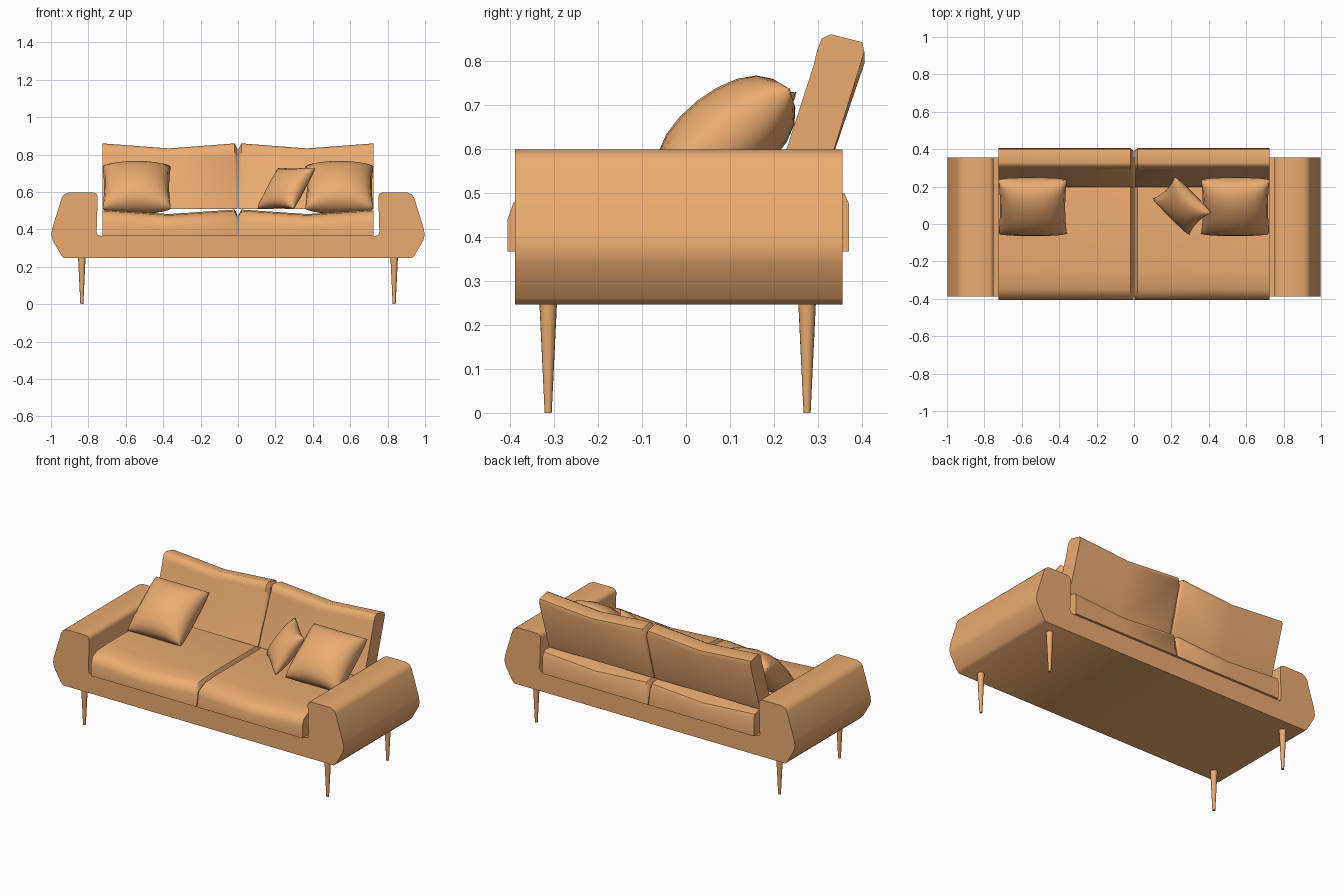
import bpy, bmesh, math
from mathutils import Matrix, Vector

if "Cube" in bpy.data.objects:
    bpy.data.objects.remove(bpy.data.objects["Cube"])


def finish(name, bm, angle=40, mirror=False):
    bmesh.ops.recalc_face_normals(bm, faces=bm.faces)
    me = bpy.data.meshes.new(name)
    bm.to_mesh(me)
    bm.free()
    ob = bpy.data.objects.new(name, me)
    bpy.context.collection.objects.link(ob)
    bpy.ops.object.select_all(action='DESELECT')
    bpy.context.view_layer.objects.active = ob
    ob.select_set(True)
    bpy.ops.object.shade_smooth_by_angle(angle=math.radians(angle))
    if mirror:
        mod = ob.modifiers.new("Mirror", 'MIRROR')
        mod.use_mirror_merge = False
    ob.data.materials.append(mat)
    return ob


def loft(rings):
    """Skin a list of equal-length point rings and cap both ends."""
    bm = bmesh.new()
    vs = [[bm.verts.new(p) for p in r] for r in rings]
    n = len(rings[0])
    for a, b in zip(vs, vs[1:]):
        for i in range(n):
            j = (i + 1) % n
            bm.faces.new((a[i], a[j], b[j], b[i]))
    bm.faces.new(vs[0])
    bm.faces.new(vs[-1])
    return bm


def cushion(name, profile, sag_above, sag):
    """Half-width cushion: y-z profile lofted along x with a sagging middle."""
    cy = sum(p[0] for p in profile) / len(profile)
    cz = sum(p[1] for p in profile) / len(profile)
    top = max(p[1] for p in profile)
    rings = []
    for x, inset, drop in ((0.002, 0.03, 0), (0.018, 0, 0), (0.37, 0, sag), (0.725, 0, 0)):
        ring = []
        for y, z in profile:
            if inset and z > sag_above:
                y += math.copysign(min(inset / 2, abs(cy - y)), cy - y)
                z -= inset * (z - cz) / (top - cz)
            ring.append((x, y, z - (drop if z > sag_above else 0)))
        rings.append(ring)
    return finish(name, loft(rings), 50, mirror=True)


def pillow(name, half, thick, pinch, loc, tilt, turn, mirror=False, n=10):
    """Square pillow: two bulged grids sharing a seam with pinched edges."""
    bm = bmesh.new()
    m = Matrix.Translation(loc) @ Matrix.Rotation(turn, 4, 'Z') @ Matrix.Rotation(tilt, 4, 'X')
    for side in (1, -1):
        grid = []
        for i in range(n + 1):
            row = []
            for j in range(n + 1):
                u, v = -math.cos(math.pi * i / n), -math.cos(math.pi * j / n)
                h = thick * max(0, (1 - u * u) * (1 - v * v)) ** 0.4
                p = Vector((half * u * (1 - pinch * (1 - v * v)),
                            half * v * (1 - pinch * (1 - u * u)), side * h))
                row.append(bm.verts.new(m @ p))
            grid.append(row)
        for i in range(n):
            for j in range(n):
                bm.faces.new((grid[i][j], grid[i + 1][j], grid[i + 1][j + 1], grid[i][j + 1]))
    bmesh.ops.remove_doubles(bm, verts=bm.verts, dist=0.0005)
    return finish(name, bm, 70, mirror)


mat = bpy.data.materials.new("orange_fabric")
mat.diffuse_color = (0.83, 0.41, 0.16, 1)
mat.use_nodes = True
mat.node_tree.nodes["Principled BSDF"].inputs["Base Color"].default_value = mat.diffuse_color

# Frame: base and arms as one extruded profile
half = [(0.93, 0.246), (0.945, 0.262), (0.99, 0.34), (0.998, 0.37), (0.993, 0.405),
        (0.942, 0.57), (0.93, 0.587), (0.905, 0.598), (0.775, 0.598), (0.758, 0.592),
        (0.75, 0.575), (0.756, 0.385), (0.75, 0.37), (0.735, 0.366)]
outline = half + [(-x, z) for x, z in reversed(half)]
finish("frame", loft([[(x, y, z) for x, z in outline] for y in (-0.388, 0.356)]), 50)

# Seat cushions
cushion("seat_cushions",
        [(-0.405, 0.366), (-0.405, 0.44), (-0.392, 0.477), (-0.35, 0.5), (-0.25, 0.506),
         (0.33, 0.506), (0.36, 0.498), (0.37, 0.475), (0.37, 0.366)], 0.43, 0.024)

# Back cushions
cushion("back_cushions",
        [(0.199, 0.508), (0.29, 0.79), (0.297, 0.82), (0.308, 0.85), (0.328, 0.86),
         (0.4, 0.842), (0.405, 0.82), (0.308, 0.508)], 0.7, 0.027)

# Loose pillows
pillow("side_pillows", 0.183, 0.108, 0.05, (0.542, 0.092, 0.624), math.radians(38), 0, True)
pillow("small_pillow", 0.137, 0.062, 0.12, (0.257, 0.097, 0.62), math.radians(53), math.radians(-45))

# Tapered legs
for name, y in (("front_legs", -0.313), ("back_legs", 0.275)):
    bm = bmesh.new()
    bmesh.ops.create_cone(bm, cap_ends=True, segments=16, radius1=0.008, radius2=0.02, depth=0.25,
                          matrix=Matrix.Translation((0.835, y, 0.125)))
    finish(name, bm, 40, mirror=True)
